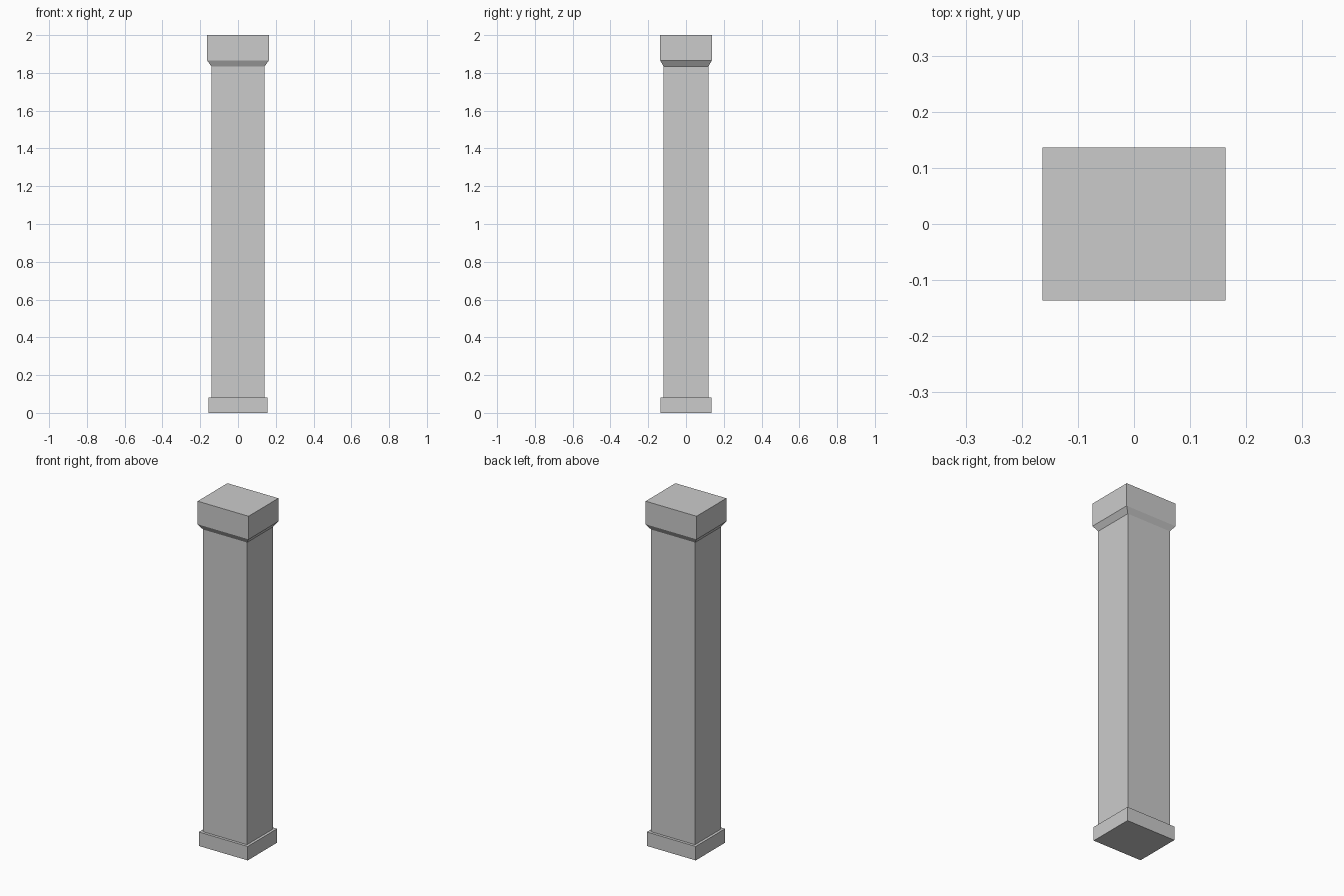
import bpy
import bmesh

if "Cube" in bpy.data.objects:
    bpy.data.objects.remove(bpy.data.objects["Cube"])


def loft(name, sections, cap_bottom=False, cap_top=False):
    """Stack rectangular sections (half_x, half_y, z) into a flat-faced part."""
    bm = bmesh.new()
    rings = [[bm.verts.new((sx * hx, sy * hy, z))
              for sx, sy in ((-1, -1), (1, -1), (1, 1), (-1, 1))]
             for hx, hy, z in sections]
    for low, high in zip(rings, rings[1:]):
        for i in range(4):
            j = (i + 1) % 4
            bm.faces.new((low[i], low[j], high[j], high[i]))
    if cap_bottom:
        bm.faces.new(rings[0][::-1])
    if cap_top:
        bm.faces.new(rings[-1])
    mesh = bpy.data.meshes.new(name)
    bm.to_mesh(mesh)
    bm.free()
    obj = bpy.data.objects.new(name, mesh)
    bpy.context.collection.objects.link(obj)
    return obj


SHAFT = (0.1415, 0.119)
BASE = (0.157, 0.135)
CAPITAL = (0.1635, 0.1367)
BASE_TOP, NECK, BLOCK_BOTTOM, TOP = 0.081, 1.835, 1.866, 2.0

# Plinth with a narrow ledge around the shaft
loft("base", [(*BASE, 0), (*BASE, BASE_TOP), (*SHAFT, BASE_TOP)], cap_bottom=True)

# Plain rectangular shaft, open where it meets the base and capital
loft("shaft", [(*SHAFT, BASE_TOP), (*SHAFT, NECK)])

# Capital block with a flared underside
loft("capital", [(*SHAFT, NECK), (*CAPITAL, BLOCK_BOTTOM), (*CAPITAL, TOP)], cap_top=True)
